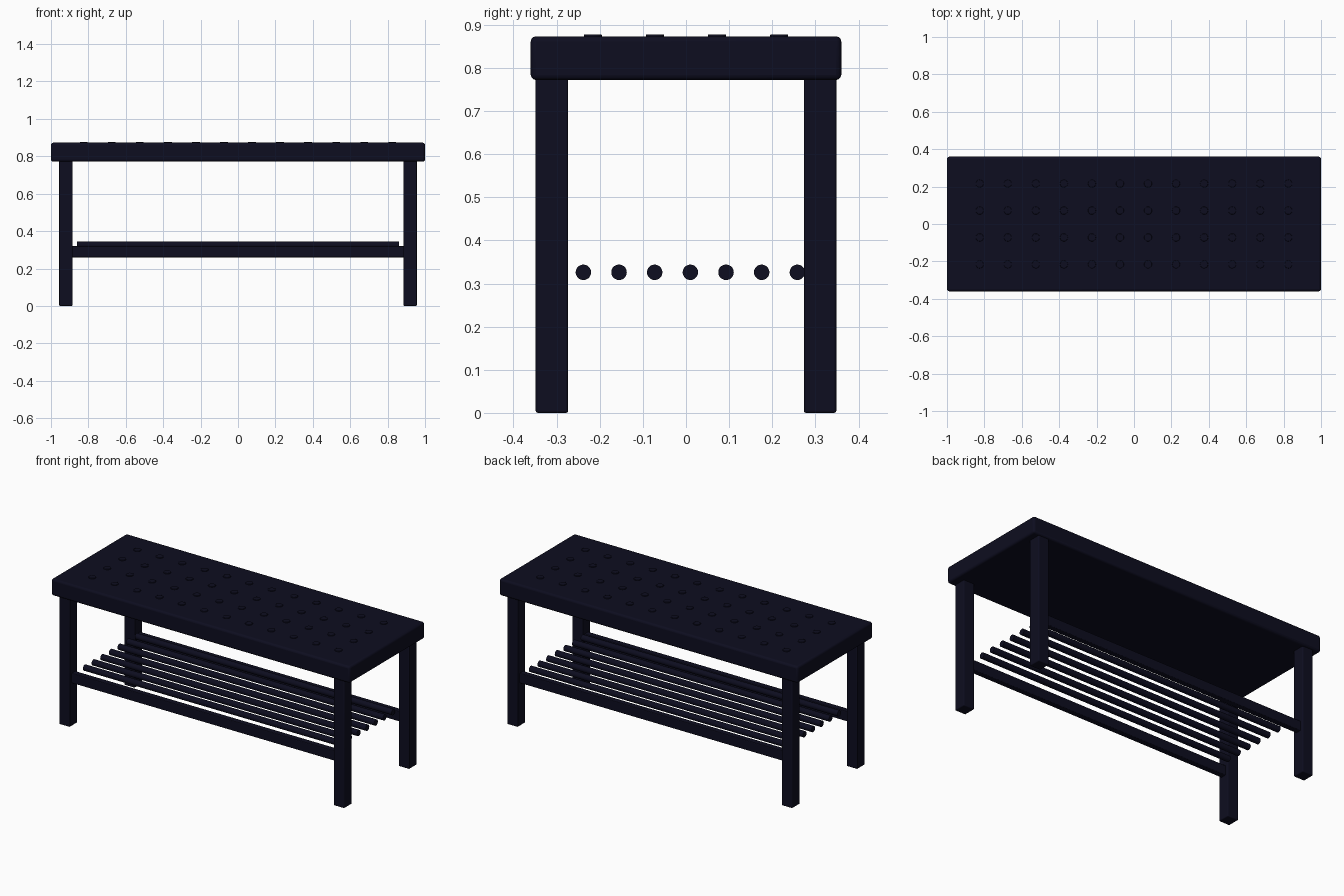
import bpy
import math

cube = bpy.data.objects.get("Cube")
if cube:
    bpy.data.objects.remove(cube, do_unlink=True)

# One dark navy finish for the whole bench
navy = bpy.data.materials.new("dark_navy")
navy.use_nodes = True
colour = (0.004, 0.004, 0.014, 1)
navy.diffuse_color = colour
navy.node_tree.nodes["Principled BSDF"].inputs["Base Color"].default_value = colour


def finish(obj, name, bevel=0, segments=3):
    obj.name = name
    obj.data.materials.append(navy)
    bpy.ops.object.transform_apply(location=False, rotation=True, scale=True)
    if bevel:
        mod = obj.modifiers.new("Rounded edges", "BEVEL")
        mod.width = bevel
        mod.segments = segments
    bpy.ops.object.shade_smooth_by_angle(angle=math.radians(35))
    return obj


def box(name, centre, size, bevel):
    bpy.ops.mesh.primitive_cube_add(size=1, location=centre)
    obj = bpy.context.object
    obj.scale = size
    return finish(obj, name, bevel)


def cylinder(name, centre, radius, depth, rotation=(0, 0, 0), bevel=0):
    bpy.ops.mesh.primitive_cylinder_add(vertices=20, radius=radius, depth=depth,
                                        location=centre, rotation=rotation)
    return finish(bpy.context.object, name, bevel, 2)


# Padded seat
SEAT_BOTTOM, SEAT_TOP = 0.772, 0.873
box("seat", (0, 0, (SEAT_BOTTOM + SEAT_TOP) / 2),
    (2, 0.72, SEAT_TOP - SEAT_BOTTOM), 0.012)

# Tufting buttons, sunk into the seat with only the tops showing
for col in range(12):
    for row in range(4):
        cylinder("seat_button", (-0.825 + 0.15 * col, -0.216 + 0.144 * row, 0.8715),
                 0.021, 0.012, bevel=0.002)

# Legs and long side rails
for y_name, sy in (("front", -1), ("back", 1)):
    for x_name, sx in (("right", -1), ("left", 1)):
        box(f"{y_name}_{x_name}_leg", (0.92 * sx, 0.311 * sy, 0.39),
            (0.072, 0.075, 0.78), 0.005)
    box(f"{y_name}_rail", (0, 0.311 * sy, 0.29), (1.79, 0.036, 0.06), 0.004)

# Round shelf rods
for i in range(7):
    cylinder("shelf_rod", (0, -0.238 + 0.0827 * i, 0.326), 0.018, 1.72,
             rotation=(0, math.pi / 2, 0))
